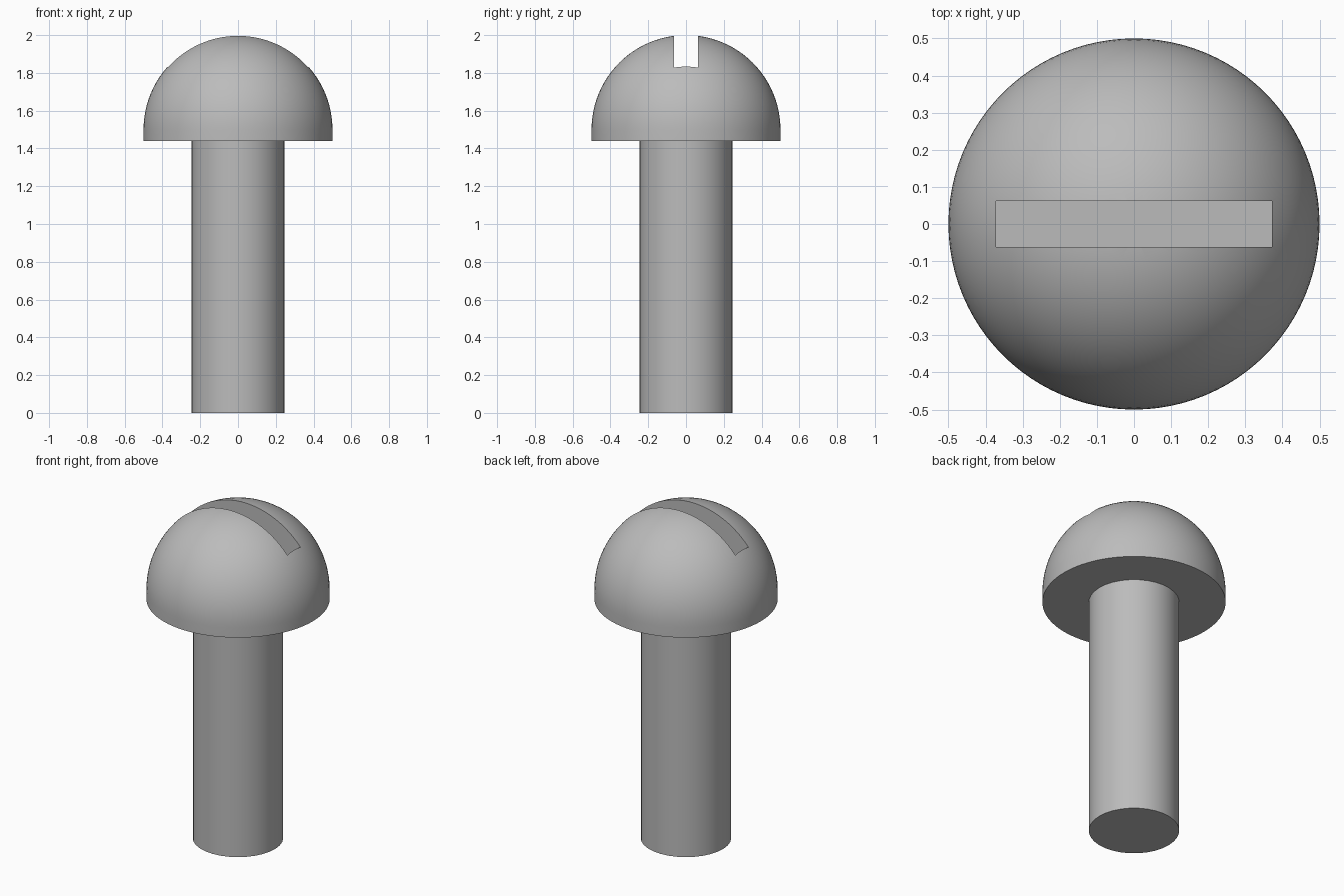
import bpy
import bmesh
import math
from mathutils import Matrix, Vector

cube = bpy.data.objects.get("Cube")
if cube:
    bpy.data.objects.remove(cube, do_unlink=True)

# Plain grey metal
metal = bpy.data.materials.new("grey metal")
metal.use_nodes = True
GREY = (0.5, 0.5, 0.5, 1)
metal.diffuse_color = GREY
metal.node_tree.nodes["Principled BSDF"].inputs["Base Color"].default_value = GREY

HEAD_RADIUS, HEAD_BASE, DOME_START = 0.5, 1.44, 1.5
SHAFT_RADIUS = 0.247


def lathe(name, profile, sides):
    """Spin an (r, z) profile about z into a closed solid."""
    bm = bmesh.new()
    verts = [bm.verts.new((r, 0, z)) for r, z in profile]
    edges = [bm.edges.new(pair) for pair in zip(verts, verts[1:])]
    bmesh.ops.spin(bm, geom=verts + edges, cent=(0, 0, 0), axis=(0, 0, 1),
                   angle=math.tau, steps=sides, use_duplicate=False)
    bmesh.ops.remove_doubles(bm, verts=bm.verts, dist=1e-4)
    bmesh.ops.recalc_face_normals(bm, faces=bm.faces)
    mesh = bpy.data.meshes.new(name)
    bm.to_mesh(mesh)
    bm.free()
    mesh.materials.append(metal)
    obj = bpy.data.objects.new(name, mesh)
    bpy.context.collection.objects.link(obj)
    return obj


def smooth(obj):
    bpy.ops.object.select_all(action="DESELECT")
    obj.select_set(True)
    bpy.context.view_layer.objects.active = obj
    bpy.ops.object.shade_smooth_by_angle(angle=math.radians(30))


# Domed head with a short straight rim
steps = 24
dome = [(HEAD_RADIUS * math.cos(a), DOME_START + HEAD_RADIUS * math.sin(a))
        for a in (math.pi / 2 * i / steps for i in range(steps))]
head = lathe("head", [(0, HEAD_BASE), (HEAD_RADIUS, HEAD_BASE)] + dome
             + [(0, DOME_START + HEAD_RADIUS)], 96)

# Closed-ended driver slot cut into the dome
bpy.ops.mesh.primitive_cube_add(size=1, location=(0, 0, 1.85))
cutter = bpy.context.object
cutter.name = "slot_cutter"
cutter.scale = (0.745, 0.125, 0.5)
cutter.data.materials.append(metal)
bpy.context.view_layer.update()
cut = head.modifiers.new("slot", "BOOLEAN")
cut.operation = "DIFFERENCE"
cut.solver = "EXACT"
cut.object = cutter
bpy.context.view_layer.objects.active = head
bpy.ops.object.modifier_apply(modifier=cut.name)
bpy.data.objects.remove(cutter, do_unlink=True)
smooth(head)

# Plain cylindrical shaft
shaft = lathe("shaft", [(0, 0), (SHAFT_RADIUS, 0), (SHAFT_RADIUS, HEAD_BASE),
                        (0, HEAD_BASE)], 32)
smooth(shaft)
